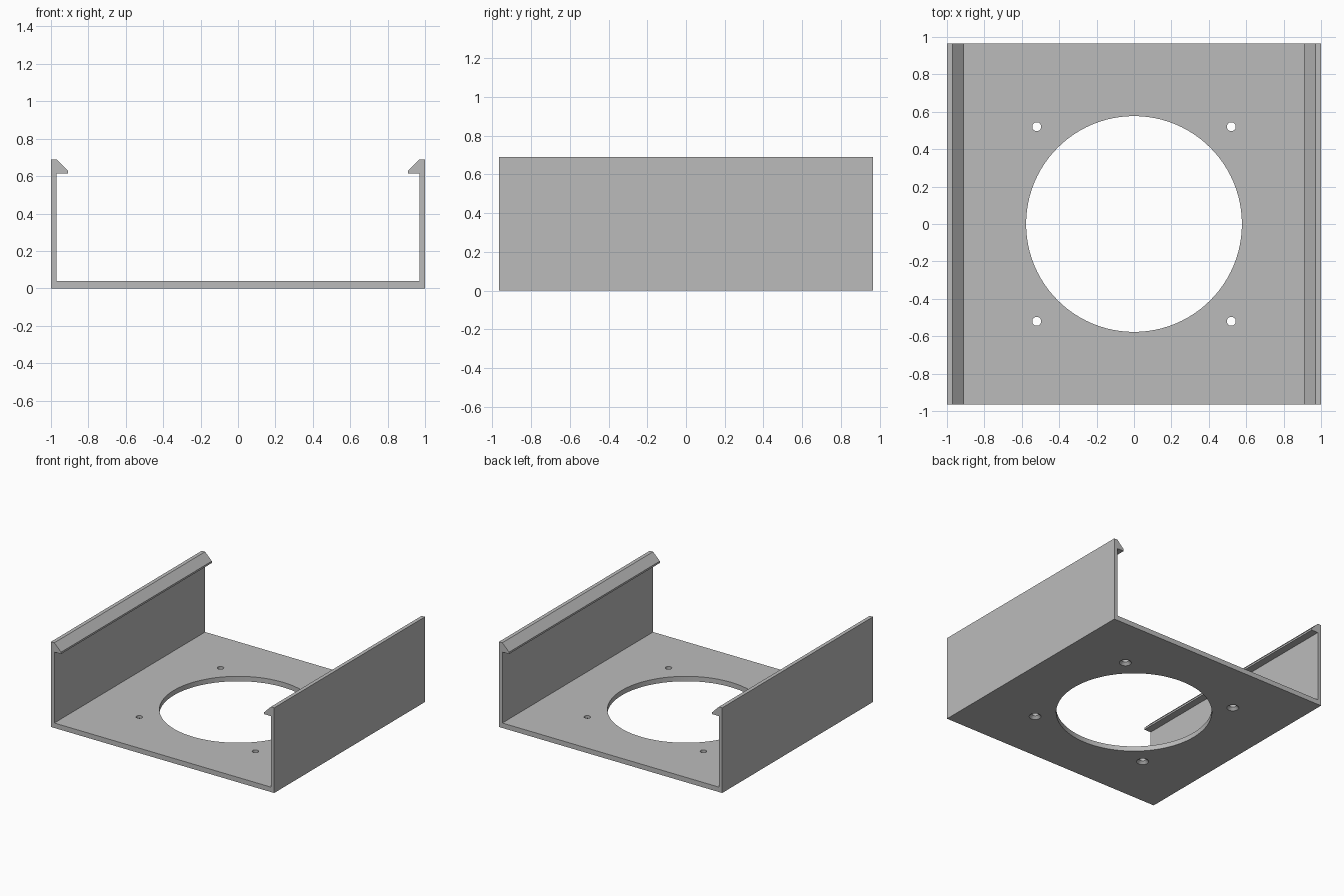
import bpy
import bmesh
import math
from mathutils import Vector

cube = bpy.data.objects.get("Cube")
if cube:
    bpy.data.objects.remove(cube, do_unlink=True)

HALF_W, HALF_D, HEIGHT = 1.0, 0.965, 0.69
WALL, FLOOR = 0.03, 0.04

grey = bpy.data.materials.new("plain grey")
grey.use_nodes = True
grey.diffuse_color = (0.5, 0.5, 0.5, 1)
grey.node_tree.nodes["Principled BSDF"].inputs["Base Color"].default_value = grey.diffuse_color


def make_object(name, bm):
    bmesh.ops.recalc_face_normals(bm, faces=bm.faces[:])
    mesh = bpy.data.meshes.new(name)
    bm.to_mesh(mesh)
    bm.free()
    mesh.materials.append(grey)
    obj = bpy.data.objects.new(name, mesh)
    bpy.context.collection.objects.link(obj)
    return obj


def extrude_profile(name, points):
    """Extrude an (x, z) outline along the full depth."""
    bm = bmesh.new()
    face = bm.faces.new([bm.verts.new((x, -HALF_D, z)) for x, z in points])
    new = bmesh.ops.extrude_face_region(bm, geom=[face])["geom"]
    verts = [v for v in new if isinstance(v, bmesh.types.BMVert)]
    bmesh.ops.translate(bm, verts=verts, vec=(0, 2 * HALF_D, 0))
    return make_object(name, bm)


def lathe_cutter(name, profile, centre, sides):
    """Turn an (r, z) profile around a vertical axis into a closed solid."""
    bm = bmesh.new()
    rings = []
    for r, z in profile:
        rings.append([bm.verts.new(Vector(centre) + Vector(
            (r * math.cos(math.tau * i / sides), r * math.sin(math.tau * i / sides), z)))
            for i in range(sides)])
    for low, high in zip(rings, rings[1:]):
        for i in range(sides):
            j = (i + 1) % sides
            bm.faces.new((low[i], low[j], high[j], high[i]))
    bm.faces.new(rings[0][::-1])
    bm.faces.new(rings[-1])
    cutter = make_object(name, bm)
    cutter.hide_render = True
    return cutter


# U-shaped bracket: floor, two side walls and inward snap hooks
right_half = [
    (HALF_W, 0), (HALF_W, HEIGHT), (HALF_W - WALL, HEIGHT),
    (0.91, 0.63), (0.91, 0.615), (HALF_W - WALL, 0.615), (HALF_W - WALL, FLOOR),
]
outline = right_half + [(-x, z) for x, z in reversed(right_half)]
bracket = extrude_profile("snap_bracket", outline)

# Central opening and four screw holes countersunk from below
cutters = [lathe_cutter("opening_cutter", [(0.577, -0.1), (0.577, 0.1)], (0, 0, 0), 96)]
screw_profile = [(0.045, -0.05), (0.045, 0), (0.024, 0.02), (0.024, 0.1)]
for sx in (-1, 1):
    for sy in (-1, 1):
        cutters.append(lathe_cutter("screw_cutter", screw_profile, (sx * 0.52, sy * 0.52, 0), 32))

bpy.ops.object.select_all(action="DESELECT")
bpy.context.view_layer.objects.active = bracket
bracket.select_set(True)
for cutter in cutters:
    mod = bracket.modifiers.new("cut", "BOOLEAN")
    mod.operation = "DIFFERENCE"
    mod.solver = "EXACT"
    mod.object = cutter
    bpy.ops.object.modifier_apply(modifier=mod.name)
    bpy.data.objects.remove(cutter, do_unlink=True)

bpy.ops.object.shade_smooth_by_angle(angle=math.radians(30))
